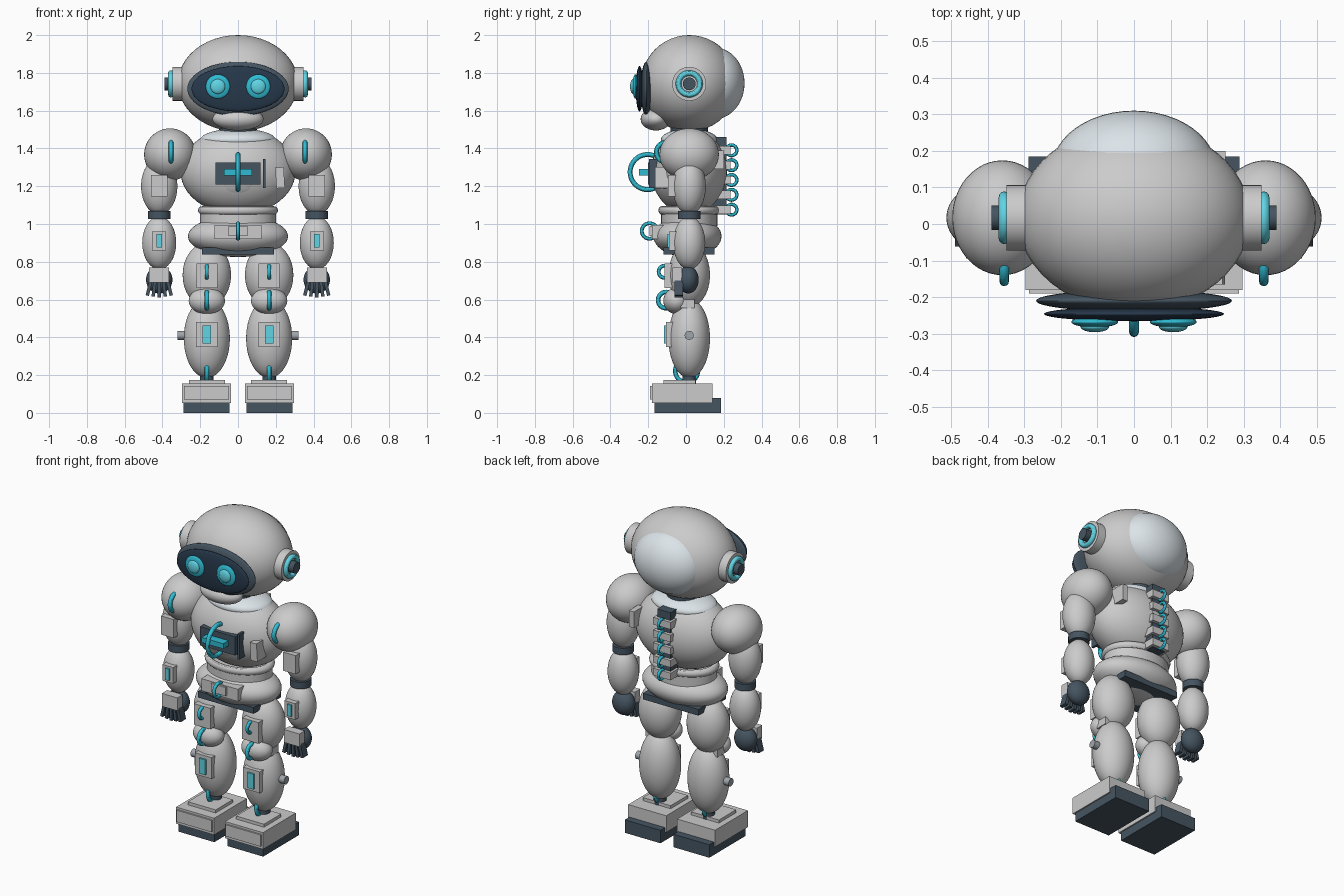
import bpy, math

if "Cube" in bpy.data.objects:
    bpy.data.objects.remove(bpy.data.objects["Cube"])

C = 0.017  # depth of the body axis


def mat(name, rgb):
    m = bpy.data.materials.new(name)
    m.diffuse_color = (*rgb, 1)
    m.use_nodes = True
    m.node_tree.nodes["Principled BSDF"].inputs["Base Color"].default_value = m.diffuse_color
    return m


WHITE = mat("shell_white", (0.86, 0.86, 0.86))
PANEL = mat("panel_grey", (0.72, 0.74, 0.75))
PALE = mat("pale_blue", (0.72, 0.78, 0.82))
DARK = mat("dark_slate", (0.06, 0.09, 0.12))
NAVY = mat("navy_glass", (0.02, 0.04, 0.07))
CYAN = mat("cyan", (0.03, 0.50, 0.65))
GLOW = mat("bright_cyan", (0.12, 0.66, 0.78))
STEEL = mat("steel", (0.35, 0.38, 0.41))


def finish(name, m, smooth=True):
    o = bpy.context.object
    o.name = name
    o.data.materials.append(m)
    bpy.ops.object.transform_apply(location=False, rotation=True, scale=True)
    if smooth:
        bpy.ops.object.shade_smooth_by_angle()
    return o


def ball(name, loc, radii, m=WHITE):
    bpy.ops.mesh.primitive_uv_sphere_add(segments=48, ring_count=24, radius=1, location=loc)
    bpy.context.object.scale = radii
    return finish(name, m)


def box(name, x, y, z, m=PANEL, rot=(0, 0, 0)):
    """Box from (min, max) spans along each axis."""
    spans = (x, y, z)
    bpy.ops.mesh.primitive_cube_add(size=1, location=[(a + b) / 2 for a, b in spans], rotation=rot)
    bpy.context.object.scale = [abs(b - a) for a, b in spans]
    return finish(name, m, False)


def rod(name, loc, r, h, m, axis="z"):
    rot = {"x": (0, math.pi / 2, 0), "y": (math.pi / 2, 0, 0), "z": (0, 0, 0)}[axis]
    bpy.ops.mesh.primitive_cylinder_add(vertices=32, radius=r, depth=h, location=loc, rotation=rot)
    return finish(name, m)


def ring(name, loc, outer, minor, m=CYAN, axis="x", scale=(1, 1, 1)):
    rot = (0, math.pi / 2, 0) if axis == "x" else (0, 0, 0)
    bpy.ops.mesh.primitive_torus_add(major_radius=outer - minor, minor_radius=minor,
                                     major_segments=40, minor_segments=12,
                                     location=loc, rotation=rot)
    bpy.context.object.scale = scale
    return finish(name, m)


def around(c, h):
    return (c - h, c + h)


# Head, visor and chin
ball("head", (0, C, 1.745), (0.318, 0.255, 0.255))
ball("head_back_cap", (0, 0.15, 1.745), (0.225, 0.16, 0.19), PALE)
ball("visor_rim", (0, -0.21, 1.716), (0.268, 0.03, 0.143), DARK)
ball("visor_glass", (0, -0.246, 1.716), (0.246, 0.02, 0.12), NAVY)
ball("chin", (0, -0.16, 1.555), (0.135, 0.08, 0.06))
rod("neck", (0, C, 1.48), 0.1, 0.1, DARK)

# Torso and collar
ball("torso", (0, C, 1.28), (0.305, 0.2, 0.23))
ball("collar", (0, C, 1.445), (0.2, 0.15, 0.06), PALE)
ball("chest_plate", (0, -0.1, 1.27), (0.17, 0.085, 0.14))

# Chest instruments
box("chest_panel", (-0.12, 0.12), (-0.2, -0.14), (1.21, 1.325), DARK)
box("chest_core", (-0.075, 0.075), (-0.25, -0.18), (1.258, 1.29), CYAN)
ring("chest_ring", (0, -0.203, 1.275), 0.106, 0.013)
box("chest_strip", (0.132, 0.146), (-0.195, -0.13), (1.19, 1.345), DARK)
box("chest_side_block", (0.2, 0.245), (-0.165, -0.08), (1.19, 1.3), PANEL, (0, -0.06, 0))
box("back_side_block", (0.215, 0.25), (0.11, 0.2), (1.29, 1.39))

# Spine column with hoops
box("spine_column", (-0.045, 0.045), (0.14, 0.215), (1.05, 1.46), DARK)
for i in range(5):
    z = 1.39 - i * 0.0785
    box(f"vertebra_{i}", (-0.06, 0.06), (0.155, 0.235), around(z, 0.022))
    ring(f"spine_hoop_{i}", (0, 0.241, z), 0.037, 0.009)

# Waist and pelvis
ring("waist_ring", (0, C, 1.072), 0.212, 0.022, WHITE, "z", (1, 0.77, 1))
w = rod("waist", (0, C, 1.03), 0.2, 0.08, WHITE)
w.scale.y = 0.75
ball("pelvis", (0, 0.008, 0.935), (0.265, 0.18, 0.11))
box("hip_block", (-0.19, 0.19), (-0.12, 0.15), (0.838, 0.876), DARK)
box("belt_plate", (-0.125, 0.125), (-0.18, -0.1), (0.92, 0.995))
box("belt_buckle", (-0.05, 0.05), (-0.192, -0.16), (0.937, 0.99))
ring("belt_ring", (0, -0.193, 0.963), 0.051, 0.01)

for s, side in ((-1, "left"), (1, "right")):
    def part(n):
        return f"{n}_{side}"

    # Eyes and ears
    ball(part("eye_ring"), (s * 0.107, -0.268, 1.728), (0.064, 0.015, 0.064), CYAN)
    ball(part("eye"), (s * 0.107, -0.281, 1.728), (0.039, 0.015, 0.039), GLOW)
    rod(part("ear_base"), (s * 0.32, C, 1.742), 0.09, 0.056, PANEL, "x")
    ring(part("ear_ring"), (s * 0.355, C, 1.742), 0.072, 0.015, GLOW)
    rod(part("ear_hub"), (s * 0.36, C, 1.742), 0.034, 0.06, DARK, "x")

    # Arm
    ax = s * 0.417
    ball(part("shoulder"), (s * 0.36, C, 1.368), (0.137, 0.157, 0.138))
    ring(part("shoulder_ring"), (s * 0.355, -0.105, 1.38), 0.065, 0.013)
    ball(part("upper_arm"), (ax, C, 1.2), (0.096, 0.088, 0.15))
    box(part("upper_arm_plate"), around(ax, 0.043), (-0.095, -0.03), (1.145, 1.26))
    rod(part("elbow"), (ax, C, 1.048), 0.06, 0.042, DARK)
    ball(part("forearm"), (ax, C, 0.9), (0.09, 0.085, 0.14))
    box(part("forearm_plate"), around(ax, 0.037), (-0.09, -0.03), (0.86, 0.96))
    box(part("forearm_light"), around(ax, 0.014), (-0.099, -0.08), (0.875, 0.947), GLOW)

    # Hand with fanned fingers
    ball(part("hand"), (ax, 0.012, 0.705), (0.07, 0.055, 0.073), DARK)
    box(part("hand_plate"), around(ax, 0.053), (-0.072, -0.02), (0.69, 0.77))
    for i in range(5):
        k = i - 2
        box(part(f"finger_{i}"), around(ax + k * 0.027, 0.009), (-0.062, -0.015),
            (0.612 + 0.004 * abs(k), 0.7), DARK, (0, -k * 0.12, 0))

    # Thigh and knee
    lx = s * 0.165
    ball(part("thigh"), (lx, C, 0.73), (0.128, 0.11, 0.17))
    box(part("thigh_plate"), around(lx, 0.056), (-0.115, -0.04), (0.66, 0.79))
    ring(part("thigh_ring"), (lx, -0.113, 0.747), 0.042, 0.01)
    ball(part("knee"), (lx, -0.05, 0.593), (0.096, 0.07, 0.07))
    ring(part("knee_ring"), (lx, -0.105, 0.597), 0.055, 0.012)
    box(part("knee_side_block"), around(s * 0.225, 0.022), (-0.03, 0.045), (0.555, 0.6))

    # Shin and ankle
    ball(part("shin"), (lx, C, 0.395), (0.122, 0.11, 0.21))
    box(part("shin_plate"), around(lx, 0.057), (-0.105, -0.04), (0.35, 0.482))
    box(part("shin_light"), around(lx, 0.022), (-0.116, -0.09), (0.368, 0.462), GLOW)
    rod(part("shin_bolt"), (s * 0.29, C, 0.41), 0.024, 0.06, STEEL, "x")
    rod(part("ankle"), (lx, C, 0.19), 0.036, 0.08, DARK)
    ring(part("ankle_ring"), (lx, 0.003, 0.222), 0.072, 0.012)

    # Foot
    fx = s * 0.167
    box(part("sole"), around(fx, 0.122), (-0.167, 0.185), (0, 0.052), DARK)
    box(part("heel"), around(fx, 0.122), (0.135, 0.185), (0.03, 0.08), DARK)
    box(part("foot"), around(fx, 0.13), (-0.18, 0.14), (0.052, 0.155), WHITE)
    box(part("toe_plate"), around(fx, 0.12), (-0.19, -0.17), (0.07, 0.142))
    box(part("instep_plate"), around(lx, 0.095), (-0.118, 0.05), (0.15, 0.174))
